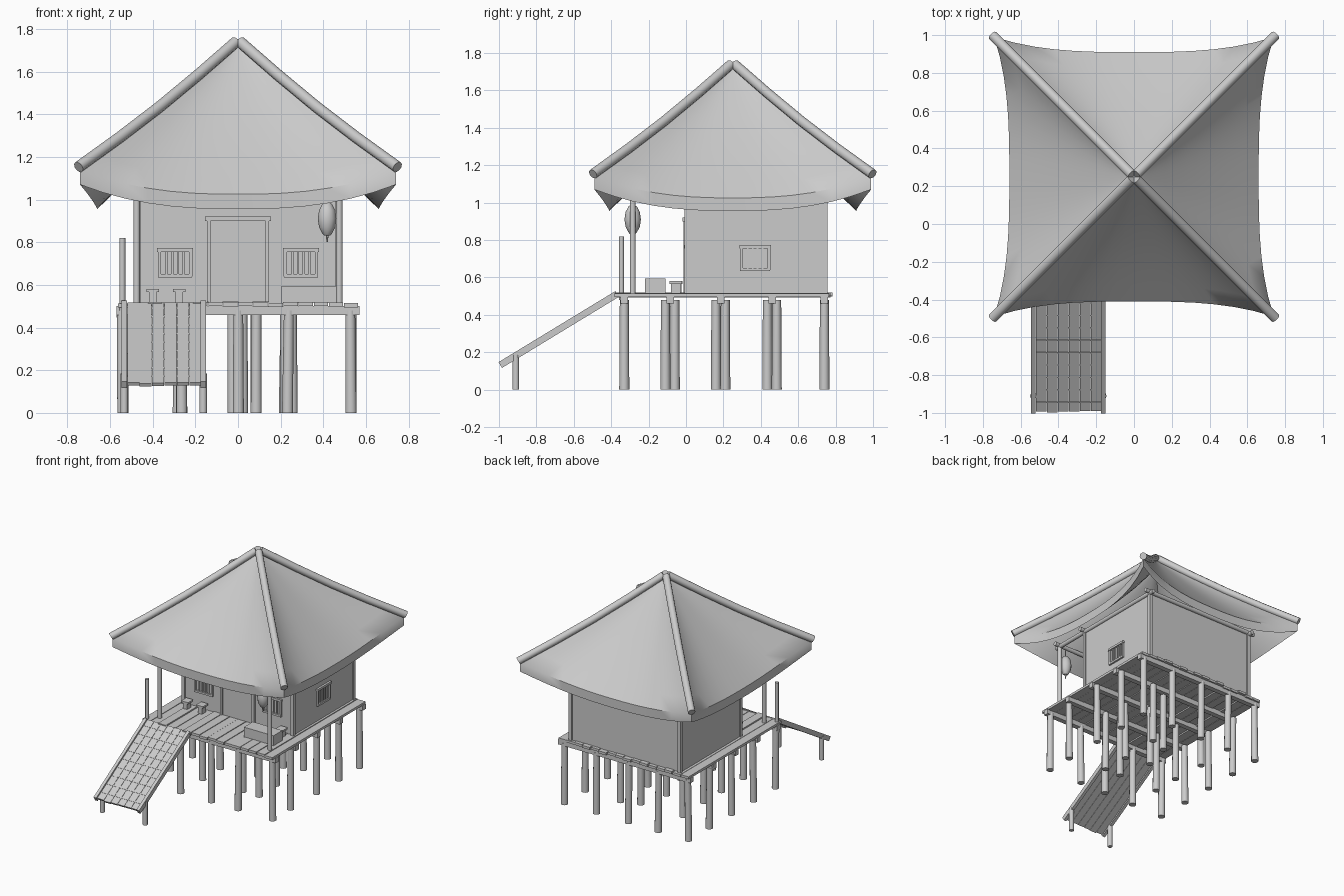
import bpy, bmesh, math, random
from mathutils import Vector, Matrix

if "Cube" in bpy.data.objects:
    bpy.data.objects.remove(bpy.data.objects["Cube"])

random.seed(4)

def finish(name, bm, smooth=False):
    bmesh.ops.recalc_face_normals(bm, faces=bm.faces)
    me = bpy.data.meshes.new(name)
    bm.to_mesh(me)
    bm.free()
    ob = bpy.data.objects.new(name, me)
    bpy.context.collection.objects.link(ob)
    if smooth:
        bpy.ops.object.select_all(action='DESELECT')
        ob.select_set(True)
        bpy.context.view_layer.objects.active = ob
        bpy.ops.object.shade_smooth_by_angle(angle=math.radians(40))
    return ob

def box(name, x0, x1, y0, y1, z0, z1):
    bm = bmesh.new()
    m = Matrix.Translation(((x0+x1)/2, (y0+y1)/2, (z0+z1)/2)) @ Matrix.Diagonal((x1-x0, y1-y0, z1-z0, 1))
    bmesh.ops.create_cube(bm, size=1, matrix=m)
    return finish(name, bm)

def loft(name, rings, smooth=True):
    bm = bmesh.new()
    vs = [[bm.verts.new(p) for p in r] for r in rings]
    n = len(vs[0])
    for a, b in zip(vs, vs[1:]):
        for i in range(n):
            bm.faces.new((a[i], a[(i+1) % n], b[(i+1) % n], b[i]))
    bm.faces.new(vs[0])
    bm.faces.new(vs[-1])
    return finish(name, bm, smooth)

def pole(name, pts, r0, r1=None, sides=10):
    """Round log through points, tapering from r0 to r1."""
    pts = [Vector(p) for p in pts]
    r1 = r0 if r1 is None else r1
    rot = (pts[-1]-pts[0]).to_track_quat('Z', 'Y')
    rings = []
    for k, p in enumerate(pts):
        r = r0 + (r1-r0)*k/(len(pts)-1)
        rings.append([p + rot @ Vector((r*math.cos(a), r*math.sin(a), 0))
                      for a in (math.tau*i/sides for i in range(sides))])
    return loft(name, rings)

# ---- Roof: four sagging slopes with upturned corners, one closed shell
CY, APEX = 0.25, 1.73
def roof_point(side, s, t, drop=0):
    out = 0.66 + 0.08*abs(s)**3
    z = 1.025 + 0.115*abs(s)**2.5
    p = Vector((s*0.74*t, -out*t, APEX + (z-APEX)*t - 0.02*math.sin(math.pi*t) - drop))
    return Matrix.Rotation(side*math.pi/2, 3, 'Z') @ p + Vector((0, CY, 0))

def roof_ring(t, drop):
    return [roof_point(k, -1 + 2*i/14, t, drop) for k in range(4) for i in range(14)]

ts = [0.02] + [i/8 for i in range(1, 9)]
loft("roof", [roof_ring(t, 0) for t in ts] + [roof_ring(t, 0.07) for t in reversed(ts)])

# ---- Hip poles
for k in range(4):
    pole("hip_pole", [roof_point(k, 1, t, -0.018) for t in (0.015, 0.25, 0.5, 0.75, 1.01)], 0.027, 0.027)

# ---- House body, corner strips and top beams
box("house_walls", -0.475, 0.475, 0.005, 0.745, 0.515, 1.05)
for sx in (-1, 1):
    for y in (0.005, 0.745):
        box("wall_corner_strip", sx*0.47-0.013, sx*0.47+0.013, y-0.012, y+0.012, 0.515, 1.05)
    pole("side_top_beam", [(sx*0.475, -0.32, 1.05), (sx*0.475, 0.79, 1.05)], 0.017)
    pole("porch_post", [(sx*0.475, -0.285, 0.51), (sx*0.475, -0.285, 1.05)], 0.016)
for y in (-0.285, 0.0, 0.75):
    pole("cross_top_beam", [(-0.52, y, 1.06), (0.52, y, 1.06)], 0.017)

# ---- Door
box("door_panel", -0.13, 0.13, -0.004, 0.01, 0.52, 0.905)
for sx in (-1, 1):
    box("door_jamb", sx*0.137-0.009, sx*0.137+0.009, -0.014, 0.01, 0.52, 0.905)
box("door_lintel", -0.155, 0.155, -0.018, 0.01, 0.9, 0.92)

# ---- Barred windows, modelled facing -y then placed
def window(x, y, angle):
    parts = [(-0.085, 0.085, 0.755, 0.772, 0.016), (-0.08, 0.08, 0.635, 0.65, 0.014)]
    parts += [(s*0.073-0.008, s*0.073+0.008, 0.64, 0.765, 0.012) for s in (-1, 1)]
    parts += [(c-0.005, c+0.005, 0.65, 0.755, 0.008) for c in (-0.04, -0.013, 0.013, 0.04)]
    for x0, x1, z0, z1, d in parts:
        ob = box("window_frame_part", x0, x1, -d, 0.005, z0, z1)
        ob.matrix_world = Matrix.Translation((x, y, 0)) @ Matrix.Rotation(angle, 4, 'Z')

window(-0.295, 0.005, 0)
window(0.295, 0.005, 0)
window(0.475, 0.37, math.pi/2)

# ---- Deck planks with uneven ends
n = 16
w = 1.13/n
for i in range(n):
    x = -0.565 + i*w
    dz = random.uniform(-0.006, 0.004)
    box("deck_plank", x+0.002, x+w-0.002, -0.37-random.uniform(0, 0.015),
        0.765+random.uniform(0, 0.02), 0.498+dz, 0.517+dz)

# ---- Stilts in a loose grid with beams across each row
rows = [-0.33, -0.085, 0.185, 0.46, 0.74]
cols = [-0.54, -0.27, 0.0, 0.24, 0.53]
for j, y in enumerate(rows):
    box("deck_beam", -0.57, 0.57, y-0.02, y+0.02, 0.46, 0.5)
    for i, x in enumerate(cols):
        px, py = x, y
        if 0 < i < 4:
            px += random.uniform(-0.025, 0.025)
        if 0 < j < 4:
            py += random.choice((-0.025, 0.025))
        if i == 2 and j in (1, 3):
            px = 0.085
        pole("stilt", [(px, py, 0), (px+random.uniform(-0.006, 0.006), py, 0.48)], 0.027, 0.024)

# ---- Entry ramp: long planks, side rails, cleats and feet
def sloped(name, x0, x1, u0, u1, h0, h1):
    """Box laid along the ramp; u runs 0..1 from deck to foot."""
    top, foot = Vector((0, -0.37, 0.515)), Vector((0, -0.995, 0.135))
    d = foot - top
    ob = box(name, x0, x1, -u1*d.length, -u0*d.length, h0, h1)
    ob.matrix_world = Matrix.Translation(top) @ Matrix.Rotation(math.atan2(-d.z, -d.y), 4, 'X')

for i in range(6):
    x = -0.52 + i*0.0583
    sloped("ramp_plank", x+0.001, x+0.0573, 0, 1+random.uniform(-0.01, 0), -0.012, 0.004)
for i in range(9):
    sloped("ramp_cleat", -0.515, -0.175, 0.07+i*0.105, 0.078+i*0.105, 0.003, 0.006)
for x in (-0.533, -0.163):
    sloped("ramp_rail", x-0.012, x+0.012, 0, 1, -0.022, 0.014)
    pole("ramp_foot", [(x, -0.91, 0), (x, -0.91, 0.185)], 0.018)
pole("ramp_top_post", [(-0.542, -0.345, 0.48), (-0.542, -0.345, 0.82)], 0.014)

# ---- Porch furniture: chest and stools
box("chest", 0.205, 0.46, -0.22, -0.11, 0.515, 0.595)
for x, y in ((-0.4, -0.055), (-0.275, -0.05), (0.415, -0.055)):
    box("stool_seat", x-0.03, x+0.03, y-0.032, y+0.032, 0.566, 0.58)
    box("stool_leg", x-0.017, x+0.017, y-0.025, y+0.025, 0.515, 0.567)

# ---- Hanging lantern
prof = [(0.015, 0.832), (0.022, 0.84), (0.038, 0.87), (0.044, 0.91), (0.038, 0.95), (0.022, 0.98), (0.012, 0.985)]
loft("lantern", [[(0.418 + r*math.cos(math.tau*i/12), -0.285 + r*math.sin(math.tau*i/12), z)
                  for i in range(12)] for r, z in prof])
pole("lantern_cord", [(0.418, -0.285, 0.98), (0.418, -0.285, 1.055)], 0.004, sides=6)
pole("lantern_tassel", [(0.418, -0.285, 0.84), (0.418, -0.285, 0.8)], 0.007, 0.003, 6)
